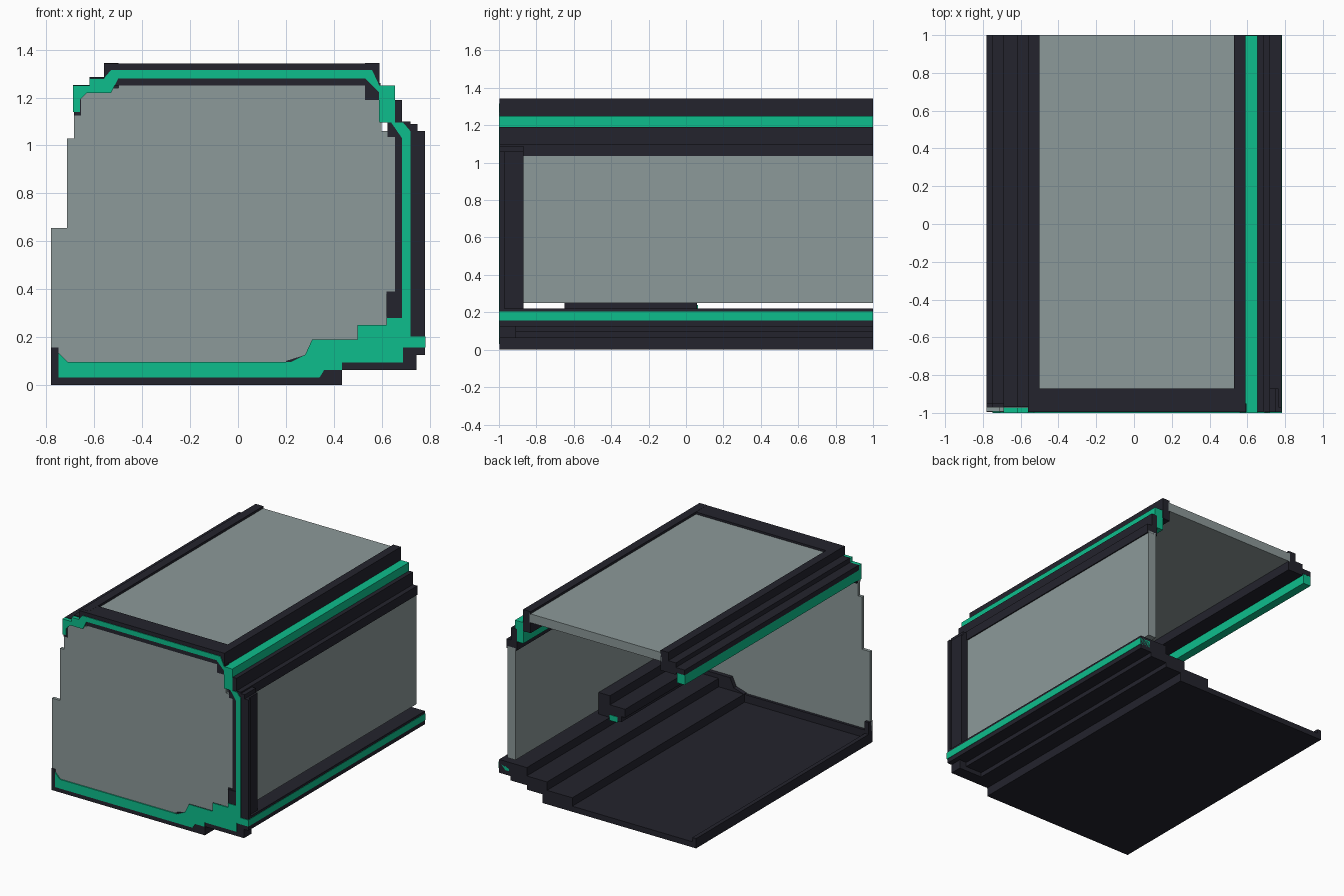
import bpy, bmesh

cube = bpy.data.objects.get("Cube")
if cube:
    bpy.data.objects.remove(cube, do_unlink=True)


def material(name, rgb):
    m = bpy.data.materials.new(name)
    m.use_nodes = True
    m.diffuse_color = (*rgb, 1)
    bsdf = m.node_tree.nodes["Principled BSDF"]
    bsdf.inputs["Base Color"].default_value = (*rgb, 1)
    bsdf.inputs["Roughness"].default_value = 0.8
    return m


DARK = material("dark navy", (0.017, 0.017, 0.026))
GREY = material("panel grey", (0.265, 0.32, 0.32))
GREEN = material("trim green", (0.004, 0.515, 0.262))


def extrude(name, profile, y0, y1, mat):
    """Prism from an (x, z) profile running along y."""
    bm = bmesh.new()
    face = bm.faces.new([bm.verts.new((x, y0, z)) for x, z in profile])
    out = bmesh.ops.extrude_face_region(bm, geom=[face])
    moved = [v for v in out["geom"] if isinstance(v, bmesh.types.BMVert)]
    bmesh.ops.translate(bm, verts=moved, vec=(0, y1 - y0, 0))
    bmesh.ops.recalc_face_normals(bm, faces=bm.faces)
    me = bpy.data.meshes.new(name)
    bm.to_mesh(me)
    bm.free()
    me.materials.append(mat)
    ob = bpy.data.objects.new(name, me)
    bpy.context.collection.objects.link(ob)
    return ob


def box(name, x0, x1, y0, y1, z0, z1, mat):
    return extrude(name, [(x0, z0), (x1, z0), (x1, z1), (x0, z1)], y0, y1, mat)


F = -0.996  # front of the dark frame, just behind the green trim

# Stepped floor with raised sill
extrude("floor", [
    (-0.78, 0), (0.435, 0), (0.435, 0.0625), (0.56, 0.0625), (0.56, 0.094),
    (0.69, 0.094), (0.69, 0.125), (0.78, 0.125), (0.78, 0.22), (0.56, 0.22),
    (0.56, 0.16), (0.40, 0.16), (0.40, 0.10), (0.20, 0.10), (0.20, 0.04),
    (-0.75, 0.04), (-0.75, 0.07), (-0.78, 0.07)], F, 1, DARK)
box("sill_stripe", 0.70, 0.783, -1, 1, 0.156, 0.203, GREEN)
box("floor_front_edge", -0.78, 0.43, F, -0.95, 0.002, 0.095, DARK)
box("floor_front_corner", -0.78, -0.75, F, -0.95, 0.003, 0.156, DARK)
box("floor_front_step", 0.43, 0.745, F, -0.91, 0.0625, 0.15, DARK)

# Stepped backing of the lower front corner
extrude("front_corner_backing", [
    (0.20, 0.09), (0.66, 0.09), (0.66, 0.39), (0.62, 0.39), (0.62, 0.25),
    (0.50, 0.25), (0.50, 0.19), (0.31, 0.19), (0.28, 0.125), (0.20, 0.10)],
    F, -0.94, DARK)

# Front panel with notched outline
extrude("front_panel", [
    (-0.78, 0.05), (0.66, 0.09), (0.66, 1.06), (0.60, 1.06), (0.60, 1.20),
    (0.54, 1.20), (0.54, 1.26), (-0.50, 1.26), (-0.50, 1.24), (-0.62, 1.24),
    (-0.685, 1.22), (-0.685, 1.03), (-0.715, 1.03), (-0.715, 0.656),
    (-0.78, 0.656)], -0.992, -0.969, GREY)

# Green trim line running around the front
extrude("front_trim", [
    (-0.75, 0.03), (0.34, 0.03), (0.36, 0.0625), (0.435, 0.0625), (0.435, 0.094),
    (0.69, 0.094), (0.69, 0.156), (0.78, 0.156), (0.78, 0.19), (0.72, 0.19),
    (0.72, 1.06), (0.69, 1.095), (0.655, 1.095), (0.655, 1.25), (0.59, 1.25),
    (0.56, 1.315), (-0.53, 1.315), (-0.56, 1.28), (-0.62, 1.28), (-0.62, 1.25),
    (-0.69, 1.25), (-0.69, 1.14), (-0.66, 1.14), (-0.66, 1.19), (-0.63, 1.22),
    (-0.53, 1.22), (-0.50, 1.28), (0.53, 1.28), (0.56, 1.25), (0.59, 1.22),
    (0.59, 1.095), (0.64, 1.095), (0.685, 1.03), (0.685, 0.28), (0.62, 0.28),
    (0.62, 0.25), (0.50, 0.25), (0.50, 0.19), (0.31, 0.19), (0.28, 0.125),
    (0.22, 0.095), (-0.71, 0.095), (-0.75, 0.135)], -1, -0.972, GREEN)

# Dark accents along the trim
box("lower_trim_accent", 0.62, 0.683, -1.0, -0.95, 0.285, 0.38, DARK)
box("upper_trim_accent", 0.625, 0.66, F, -0.95, 1.035, 1.095, DARK)
box("roof_corner_accent", 0.53, 0.595, F, -0.95, 1.19, 1.26, DARK)
box("left_trim_accent", -0.685, -0.655, F, -0.95, 1.125, 1.21, DARK)

# Front post of the side window
box("side_post", 0.655, 0.75, F, -0.87, 0.19, 1.09, DARK)
box("side_post_rib", 0.72, 0.78, F, -0.97, 0.21, 1.06, DARK)
box("side_post_inner", 0.72, 0.765, -0.98, -0.87, 0.21, 1.06, DARK)

# Side window and the rail above it
box("side_window", 0.65, 0.712, -0.9, 1, 0.25, 1.05, GREY)
extrude("side_top_rail", [
    (0.64, 1.035), (0.72, 1.035), (0.72, 1.10), (0.685, 1.10), (0.685, 1.19),
    (0.64, 1.19)], F, 1, DARK)

# Roof panel, front bar and edge beams
box("roof_panel", -0.51, 0.54, -0.88, 1, 1.265, 1.328, GREY)
box("roof_front_bar", -0.56, 0.59, F, -0.87, 1.25, 1.343, DARK)
box("roof_beam_right", 0.53, 0.59, F, 1, 1.19, 1.344, DARK)
box("roof_stripe_right", 0.588, 0.655, -0.999, 0.999, 1.10, 1.25, GREEN)
extrude("roof_beam_left", [
    (-0.50, 1.20), (-0.50, 1.344), (-0.56, 1.344), (-0.56, 1.285),
    (-0.62, 1.285), (-0.62, 1.252), (-0.69, 1.252), (-0.69, 1.215),
    (-0.62, 1.215), (-0.62, 1.20)], -0.97, 1, DARK)
box("roof_stripe_left", -0.69, -0.63, -0.975, 0.999, 1.145, 1.218, GREEN)

# Inner ledge beside the window
extrude("inner_ledge", [
    (0.47, 0.21), (0.65, 0.21), (0.65, 0.375), (0.56, 0.375), (0.56, 0.31),
    (0.44, 0.31), (0.44, 0.25), (0.47, 0.25)], -0.65, 0.06, DARK)
box("inner_ledge_trim", 0.50, 0.56, -0.64, 0.063, 0.20, 0.24, GREEN)
